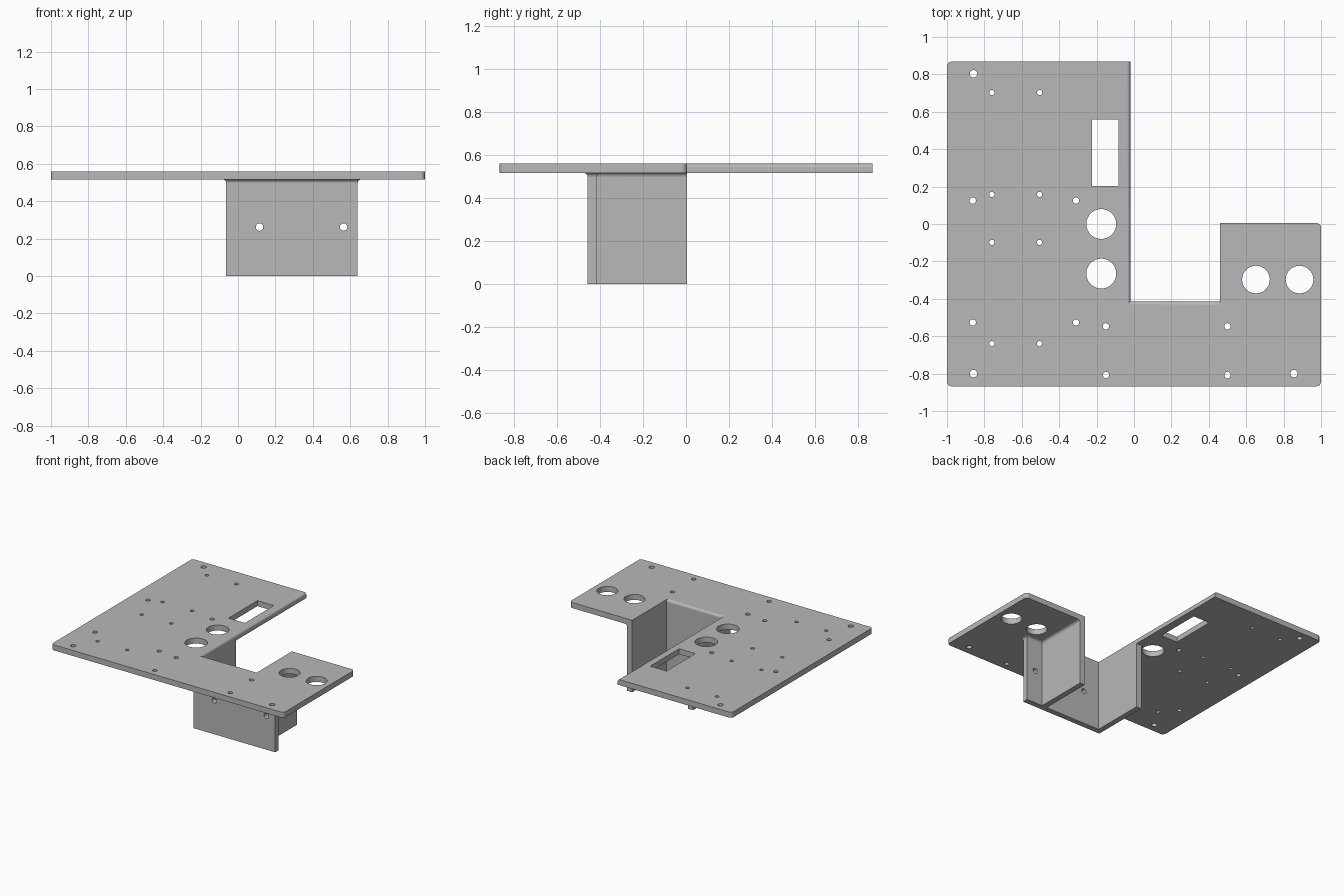
import bpy, bmesh
from math import sin, cos, pi
from mathutils import Matrix, Vector

cube = bpy.data.objects.get("Cube")
if cube:
    bpy.data.objects.remove(cube, do_unlink=True)

PLATE_TOP, PLATE_BOTTOM = 0.56, 0.517
BACK, LEFT_IN, RIGHT_IN, FRONT_IN = 0.005, -0.02, 0.46, -0.415
THICK = 0.043
EDGE = 0.868

grey = bpy.data.materials.new("sheet grey")
grey.use_nodes = True
colour = (0.48, 0.48, 0.48, 1)
grey.diffuse_color = colour
grey.node_tree.nodes["Principled BSDF"].inputs["Base Color"].default_value = colour


def finish(bm, name):
    bmesh.ops.recalc_face_normals(bm, faces=bm.faces[:])
    mesh = bpy.data.meshes.new(name)
    bm.to_mesh(mesh)
    bm.free()
    mesh.materials.append(grey)
    obj = bpy.data.objects.new(name, mesh)
    bpy.context.collection.objects.link(obj)
    return obj


def prism(outline, bottom, top):
    bm = bmesh.new()
    face = bm.faces.new([bm.verts.new((x, y, bottom)) for x, y in outline])
    extruded = bmesh.ops.extrude_face_region(bm, geom=[face])["geom"]
    verts = [g for g in extruded if isinstance(g, bmesh.types.BMVert)]
    bmesh.ops.translate(bm, verts=verts, vec=(0, 0, top - bottom))
    return bm


def fillet_profile(radius, z, overshoot, steps=6):
    """Corner wedge with a concave quarter arc, as (offset, height) pairs."""
    arc = [(radius - radius * sin(i * pi / 2 / steps), z - radius + radius * cos(i * pi / 2 / steps))
           for i in range(steps + 1)]
    return [(radius, z + overshoot)] + arc + [(-overshoot, z - radius), (-overshoot, z + overshoot)]


def sweep(path, profile):
    """Sweep a profile along a mitred path; offsets go to the right of travel."""
    bm = bmesh.new()
    pts = [Vector(p) for p in path]
    dirs = [(b - a).normalized() for a, b in zip(pts, pts[1:])]
    normals = [Vector((d.y, -d.x)) for d in dirs]
    rings = []
    for i, p in enumerate(pts):
        before, after = normals[max(i - 1, 0)], normals[min(i, len(normals) - 1)]
        mitre = (before + after) / (1 + before.dot(after))
        rings.append([bm.verts.new((p.x + mitre.x * u, p.y + mitre.y * u, z)) for u, z in profile])
    for a, b in zip(rings, rings[1:]):
        for i in range(len(profile)):
            j = (i + 1) % len(profile)
            bm.faces.new((a[i], a[j], b[j], b[i]))
    bm.faces.new(rings[0])
    bm.faces.new(rings[-1])
    return bm


def drill(bm, centre, radius, segments, depth=0.2, rotation=None):
    matrix = Matrix.Translation(centre) @ (rotation or Matrix())
    bmesh.ops.create_cone(bm, cap_ends=True, segments=segments, radius1=radius,
                          radius2=radius, depth=depth, matrix=matrix)


def cut(obj, cutter):
    cutter.hide_render = True
    mod = obj.modifiers.new("cut", "BOOLEAN")
    mod.operation, mod.solver, mod.object = "DIFFERENCE", "EXACT", cutter
    bpy.context.view_layer.objects.active = obj
    bpy.ops.object.modifier_apply(modifier=mod.name)
    bpy.data.objects.remove(cutter, do_unlink=True)


def shade(obj):
    """Smooth the curved strips and keep the flat sheet faces flat."""
    bpy.ops.object.select_all(action="DESELECT")
    obj.select_set(True)
    bpy.context.view_layer.objects.active = obj
    bpy.ops.object.shade_smooth_by_angle()
    for p in obj.data.polygons:
        if max(abs(c) for c in p.normal) > 0.999:
            p.use_smooth = False


# Notched top plate with rounded outer corners
bm = prism([(-1, -EDGE), (1, -EDGE), (1, BACK), (RIGHT_IN, BACK), (RIGHT_IN, FRONT_IN),
            (LEFT_IN, FRONT_IN), (LEFT_IN, EDGE), (-1, EDGE)], PLATE_BOTTOM, PLATE_TOP)
corners = [e for e in bm.edges
           if all(abs(v.co.x) > 0.99 for v in e.verts)
           and abs(e.verts[0].co.z - e.verts[1].co.z) > 0.01]
bmesh.ops.bevel(bm, geom=corners, offset=0.025, segments=5, profile=0.5, affect="EDGES")
top_plate = finish(bm, "top_plate")

# Rounded bend along the notch
bend = [(LEFT_IN, 1), (LEFT_IN, FRONT_IN), (RIGHT_IN, FRONT_IN)]
cut(top_plate, finish(sweep(bend, fillet_profile(0.018, PLATE_TOP, 0.01)), "bend_cutter"))

# Screw holes, large round holes and the slot
holes = bmesh.new()
for x in (-0.76, -0.505):
    for y in (0.703, 0.158, -0.098, -0.64):
        drill(holes, (x, y, PLATE_TOP), 0.014, 16)
for x in (-0.862, -0.31):
    for y in (0.125, -0.527):
        drill(holes, (x, y, PLATE_TOP), 0.017, 16)
for x in (-0.15, 0.5):
    for y in (-0.547, -0.808):
        drill(holes, (x, y, PLATE_TOP), 0.017, 16)
for x, y in ((-0.858, 0.803), (-0.858, -0.8), (0.855, -0.8)):
    drill(holes, (x, y, PLATE_TOP), 0.02, 16)
for y in (0, -0.265):
    drill(holes, (-0.175, y, PLATE_TOP), 0.08, 32)
for x in (0.652, 0.885):
    drill(holes, (x, -0.297, PLATE_TOP), 0.074, 32)
slot = Matrix.Translation((-0.154, 0.382, PLATE_TOP)) @ Matrix.Diagonal((0.142, 0.356, 0.2, 1))
bmesh.ops.create_cube(holes, size=1, matrix=slot)
cut(top_plate, finish(holes, "hole_cutter"))
shade(top_plate)

# Hanging bracket: front panel with a side flange and two side walls
front = FRONT_IN - THICK
outer = [(LEFT_IN - THICK, BACK), (LEFT_IN - THICK, front), (0.64, front),
         (0.64, FRONT_IN), (RIGHT_IN + THICK, FRONT_IN), (RIGHT_IN + THICK, BACK)]
inner = [(RIGHT_IN, BACK), (RIGHT_IN, FRONT_IN), (LEFT_IN, FRONT_IN), (LEFT_IN, BACK)]
bracket = finish(prism(outer + inner, 0, PLATE_BOTTOM), "hanging_bracket")
holes = bmesh.new()
for x in (0.115, 0.565):
    drill(holes, (x, front, 0.262), 0.02, 16, rotation=Matrix.Rotation(pi / 2, 4, "X"))
cut(bracket, finish(holes, "panel_hole_cutter"))
shade(bracket)

# Fillet between bracket and plate
fillet = finish(sweep(outer, fillet_profile(0.02, PLATE_BOTTOM, 0.004)), "bracket_fillet")
shade(fillet)
